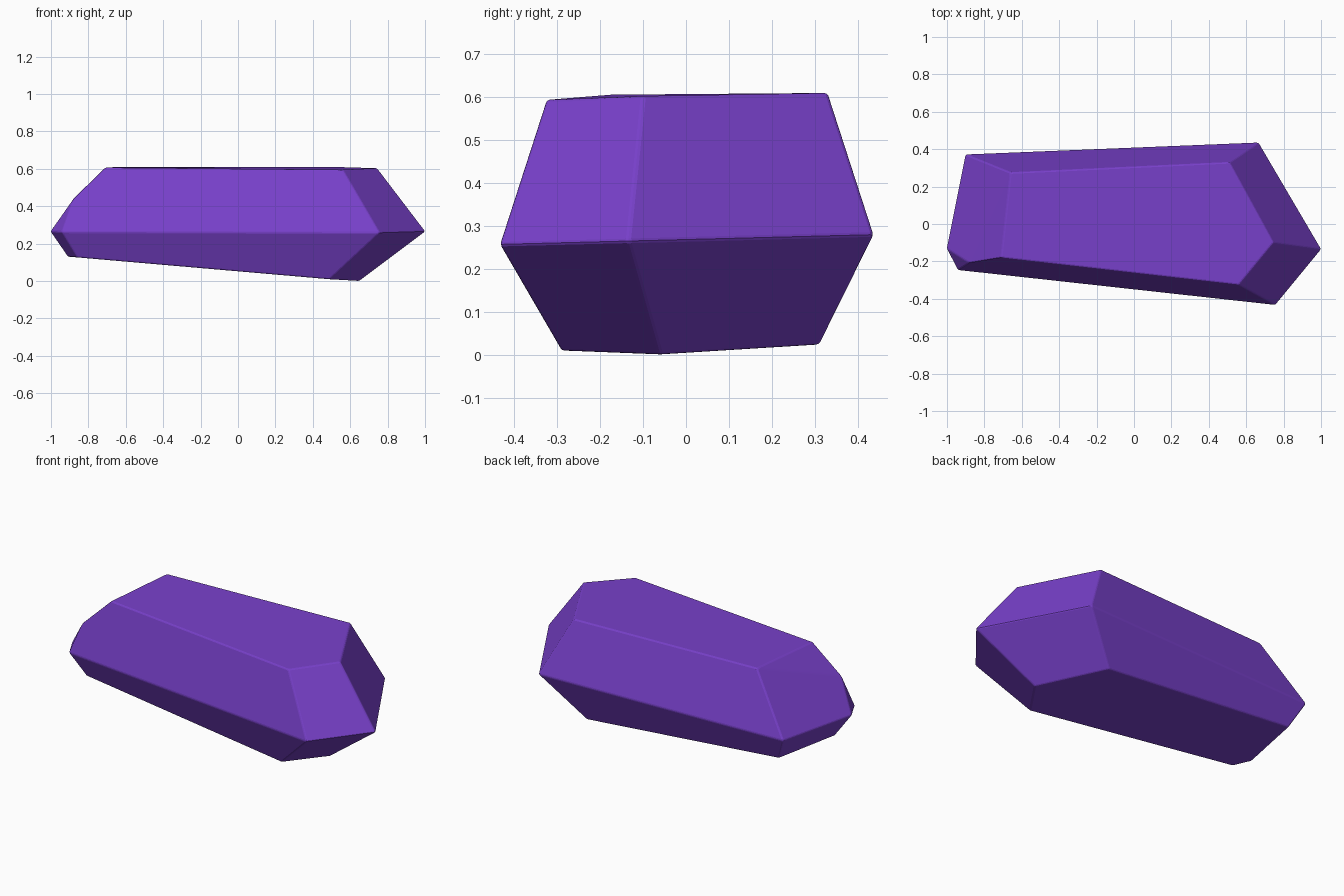
import bpy, bmesh, math

cube = bpy.data.objects.get("Cube")
if cube:
    bpy.data.objects.remove(cube, do_unlink=True)

# Purple stone colour
purple = bpy.data.materials.new("purple_crystal")
purple.use_nodes = True
colour = (0.19, 0.052, 0.60, 1)
purple.diffuse_color = colour
purple.node_tree.nodes["Principled BSDF"].inputs["Base Color"].default_value = colour

# Corner rings of the cut stone: underside, girdle and table
underside = [(-.91, -.10, .13), (-.86, -.197, .126), (.49, -.29, .009),
             (.65, -.06, .0), (.436, .31, .023), (-.83, .31, .131)]
girdle_outline = [(-1.003, -.13), (-.942, -.247), (.757, -.434),
                  (1.003, -.135), (.667, .437), (-.902, .373)]
girdle = [(x, y, .268 + .026 * y) for x, y in girdle_outline]
table = [(-.71, -.18, .606), (.56, -.325, .594), (.745, -.10, .603),
         (.51, .33, .61), (-.66, .275, .609)]
chipped_corner = [(-.88, -.208, .44)]

# Wrap the corners in flat facets
bm = bmesh.new()
for point in underside + girdle + table + chipped_corner:
    bm.verts.new(point)
bmesh.ops.convex_hull(bm, input=bm.verts)
bmesh.ops.dissolve_limit(bm, angle_limit=math.radians(5),
                         verts=bm.verts, edges=bm.edges)
bmesh.ops.recalc_face_normals(bm, faces=bm.faces)
mesh = bpy.data.meshes.new("crystal")
bm.to_mesh(mesh)
bm.free()
mesh.materials.append(purple)
crystal = bpy.data.objects.new("crystal", mesh)
bpy.context.collection.objects.link(crystal)

# Slightly worn edges
bevel = crystal.modifiers.new("worn_edges", 'BEVEL')
bevel.width = .007
bevel.segments = 2
bevel.limit_method = 'ANGLE'
bevel.angle_limit = math.radians(8)
